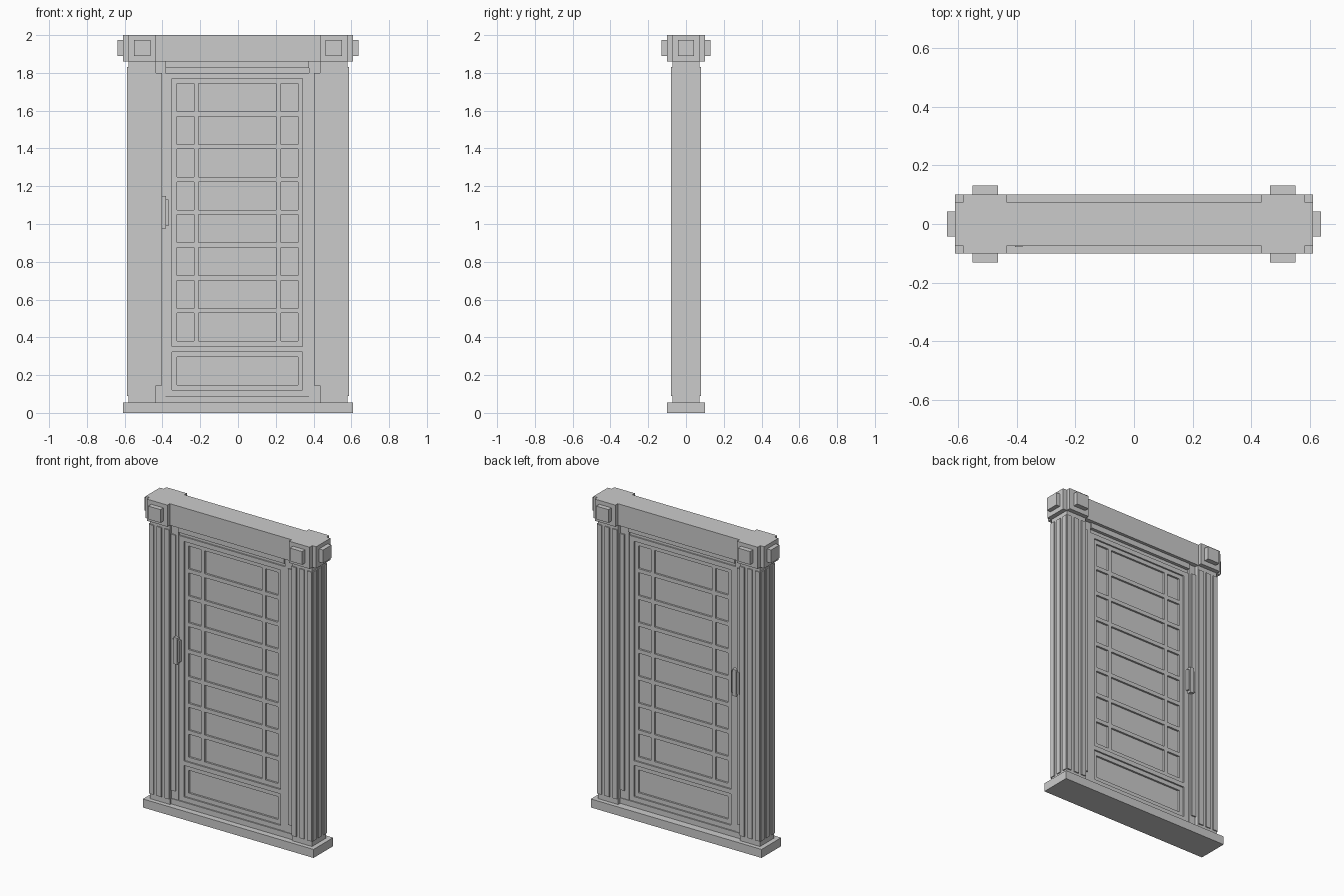
import bpy, bmesh

if "Cube" in bpy.data.objects:
    bpy.data.objects.remove(bpy.data.objects["Cube"])


def boxes(name, items):
    """One object from boxes given as (x0, x1, y0, y1, z0, z1)."""
    bm = bmesh.new()
    for x0, x1, y0, y1, z0, z1 in items:
        x0, x1 = sorted((x0, x1))
        y0, y1 = sorted((y0, y1))
        vs = bmesh.ops.create_cube(bm, size=1)["verts"]
        for v in vs:
            v.co.x = x1 if v.co.x > 0 else x0
            v.co.y = y1 if v.co.y > 0 else y0
            v.co.z = z1 if v.co.z > 0 else z0
    me = bpy.data.meshes.new(name)
    bm.to_mesh(me)
    bm.free()
    ob = bpy.data.objects.new(name, me)
    bpy.context.collection.objects.link(ob)
    return ob


def lattice(name, outer, cols, rows, y0, y1):
    """Slab with a grid of rectangular openings: full-height bars, then rails between them."""
    x0, x1, z0, z1 = outer
    xs = [x0] + [v for c in cols for v in c] + [x1]
    zs = [z0] + [v for r in rows for v in r] + [z1]
    items = [(xs[i], xs[i + 1], y0, y1, z0, z1) for i in range(0, len(xs), 2)]
    items += [(a, b, y0, y1, zs[i], zs[i + 1])
              for a, b in cols for i in range(0, len(zs), 2)]
    return boxes(name, items)


YC = -0.005  # the door sits a little forward of centre


def ys(d):
    return YC - d, YC + d


# Base and lintel
boxes("base", [(-0.61, 0.61, -0.1, 0.1, 0, 0.055)])
boxes("lintel", [(-0.435, 0.435, -0.075, 0.075, 1.86, 2.0)])

for s, side in ((-1, "left"), (1, "right")):
    # Fluted post
    boxes(side + "_post", [(s * 0.435, s * 0.58, -0.072, 0.072, 0.055, 1.86)])
    strips = []
    for i in range(3):
        a = 0.438 + i * 0.0555
        b = -0.072 + i * 0.0555
        for t in (-1, 1):
            strips.append((s * a, s * (a + 0.033), t * 0.065, t * 0.079, 0.09, 1.83))
        strips.append((s * 0.57, s * 0.587, b, b + 0.033, 0.09, 1.83))
    boxes(side + "_post_ribs", strips)

    # Corner block with notched corners and raised square bosses
    boxes(side + "_corner_block", [
        (s * 0.435, s * 0.582, -0.1, 0.1, 1.86, 2.0),
        (s * 0.582, s * 0.61, -0.073, 0.073, 1.86, 2.0)])
    boxes(side + "_bosses", [
        (s * 0.463, s * 0.55, -0.131, -0.1, 1.89, 1.975),
        (s * 0.463, s * 0.55, 0.1, 0.131, 1.89, 1.975),
        (s * 0.61, s * 0.638, -0.043, 0.043, 1.89, 1.975)])

    # Jamb and its raised stop
    inner = -0.385 if s < 0 else 0.375
    boxes(side + "_jamb", [(s * 0.437, inner, *ys(0.052), 0.055, 1.86)])
    boxes(side + "_jamb_stop", [(s * 0.437, s * 0.403, *ys(0.06), 0.145, 1.8)])

# Head and sill between the jambs
boxes("frame_head", [(-0.385, 0.375, *ys(0.06), 1.825, 1.86),
                     (-0.385, 0.375, *ys(0.04), 1.8, 1.825)])
boxes("frame_sill", [(-0.437, 0.437, *ys(0.056), 0.055, 0.09)])

# Door: stiles and rails, stepped glazing lattice, panes
rows = [(0.38 + 0.1737 * i, 0.528 + 0.1737 * i) for i in range(8)]
lattice("door_stiles", (-0.385, 0.375, 0.09, 1.8), [(-0.35, 0.342)],
        [(0.12, 0.323), (0.352, 1.77)], *ys(0.048))
lattice("door_muntins", (-0.35, 0.342, 0.352, 1.77),
        [(-0.323, -0.233), (-0.208, 0.202), (0.227, 0.317)], rows, *ys(0.038))
lattice("lower_panel_frame", (-0.35, 0.342, 0.12, 0.323),
        [(-0.323, 0.317)], [(0.148, 0.295)], *ys(0.038))
boxes("panes", [(-0.345, 0.337, *ys(0.026), 0.36, 1.76)])
boxes("lower_panel", [(-0.345, 0.337, *ys(0.026), 0.13, 0.315)])

# Door handle on both faces: back plate, grip and end stubs
for t, side in ((-1, "front"), (1, "back")):
    y = YC + t * 0.045
    boxes(side + "_handle", [
        (-0.423, -0.367, y, YC + t * 0.066, 0.99, 1.13),
        (-0.406, -0.38, y, YC + t * 0.074, 0.975, 1.147)])
